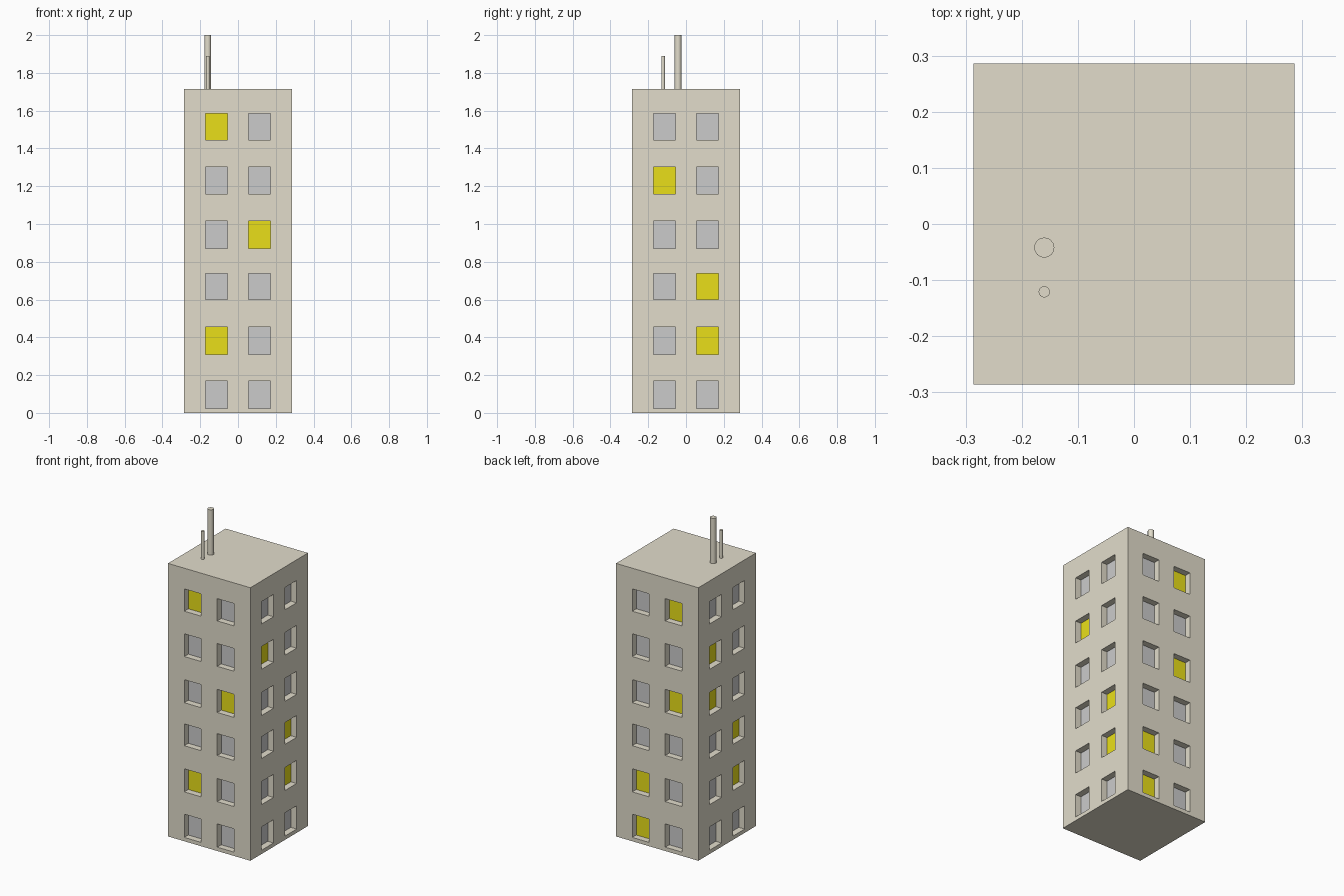
import bpy, bmesh
from math import pi
from mathutils import Matrix, Vector

if "Cube" in bpy.data.objects:
    bpy.data.objects.remove(bpy.data.objects["Cube"])

HALF, HEIGHT, DEPTH = 0.286, 1.715, 0.04
COLS = [(-0.173, -0.056), (0.056, 0.173)]
ROWS = [(0.024, 0.17), (0.31, 0.455), (0.6, 0.737), (0.87, 1.015), (1.16, 1.303), (1.445, 1.585)]
# lit windows (row, column seen from outside): front, right, back, left
LIT = [{(1, 0), (3, 1), (5, 0)},
       {(4, 0), (2, 1), (1, 1)},
       {(5, 1), (3, 1), (1, 0), (0, 0)},
       {(4, 0), (3, 0), (2, 1), (1, 1)}]


def material(name, rgb):
    m = bpy.data.materials.new(name)
    m.diffuse_color = (*rgb, 1)
    m.use_nodes = True
    m.node_tree.nodes["Principled BSDF"].inputs["Base Color"].default_value = m.diffuse_color
    return m


def finish(bm, name, mat=None):
    me = bpy.data.meshes.new(name)
    bm.to_mesh(me)
    bm.free()
    ob = bpy.data.objects.new(name, me)
    bpy.context.collection.objects.link(ob)
    if mat:
        me.materials.append(mat)
    return ob


def quad(bm, rot, pts):
    bm.faces.new([bm.verts.new(rot @ Vector(p)) for p in pts])


wall_mat = material("concrete", (0.76, 0.72, 0.6))
lit_mat = material("window_light", (0.82, 0.74, 0.01))
walls, dark, lit = bmesh.new(), bmesh.new(), bmesh.new()
us = [-HALF] + [u for c in COLS for u in c] + [HALF]
zs = [0] + [z for r in ROWS for z in r] + [HEIGHT]

# four walls: a grid of cells where window cells get jambs and a recessed pane
for side in range(4):
    rot = Matrix.Rotation(side * pi / 2, 3, 'Z')
    for i in range(len(us) - 1):
        for j in range(len(zs) - 1):
            a, b, c, d = us[i], us[i + 1], zs[j], zs[j + 1]
            outer = [(a, -HALF, c), (b, -HALF, c), (b, -HALF, d), (a, -HALF, d)]
            if i % 2 == 0 or j % 2 == 0:
                quad(walls, rot, outer)
                continue
            inner = [(x, y + DEPTH, z) for x, y, z in outer]
            for k in range(4):
                n = (k + 1) % 4
                quad(walls, rot, [outer[k], outer[n], inner[n], inner[k]])
            quad(lit if (j // 2, i // 2) in LIT[side] else dark, rot, inner)
bmesh.ops.remove_doubles(walls, verts=walls.verts, dist=1e-4)

# floor and roof
for level in (0, HEIGHT):
    rim = [e for e in walls.edges if all(abs(v.co.z - level) < 1e-4 for v in e.verts)]
    bmesh.ops.edgeloop_fill(walls, edges=rim)
for f in walls.faces:
    if abs(f.normal.z) > 0.9 and f.calc_area() > 0.2:
        if f.normal.z * (f.calc_center_median().z - 0.5) < 0:
            f.normal_flip()

finish(walls, "tower_walls", wall_mat)
finish(dark, "dark_windows")
finish(lit, "lit_windows", lit_mat)

# roof antennas
for name, y, r, top in (("tall_antenna", -0.042, 0.018, 2.0), ("short_antenna", -0.121, 0.01, 1.89)):
    bpy.ops.mesh.primitive_cylinder_add(vertices=16, radius=r, depth=top - HEIGHT,
                                        location=(-0.16, y, (top + HEIGHT) / 2))
    ob = bpy.context.object
    ob.name = name
    ob.data.materials.append(wall_mat)
    bpy.ops.object.shade_smooth_by_angle()
